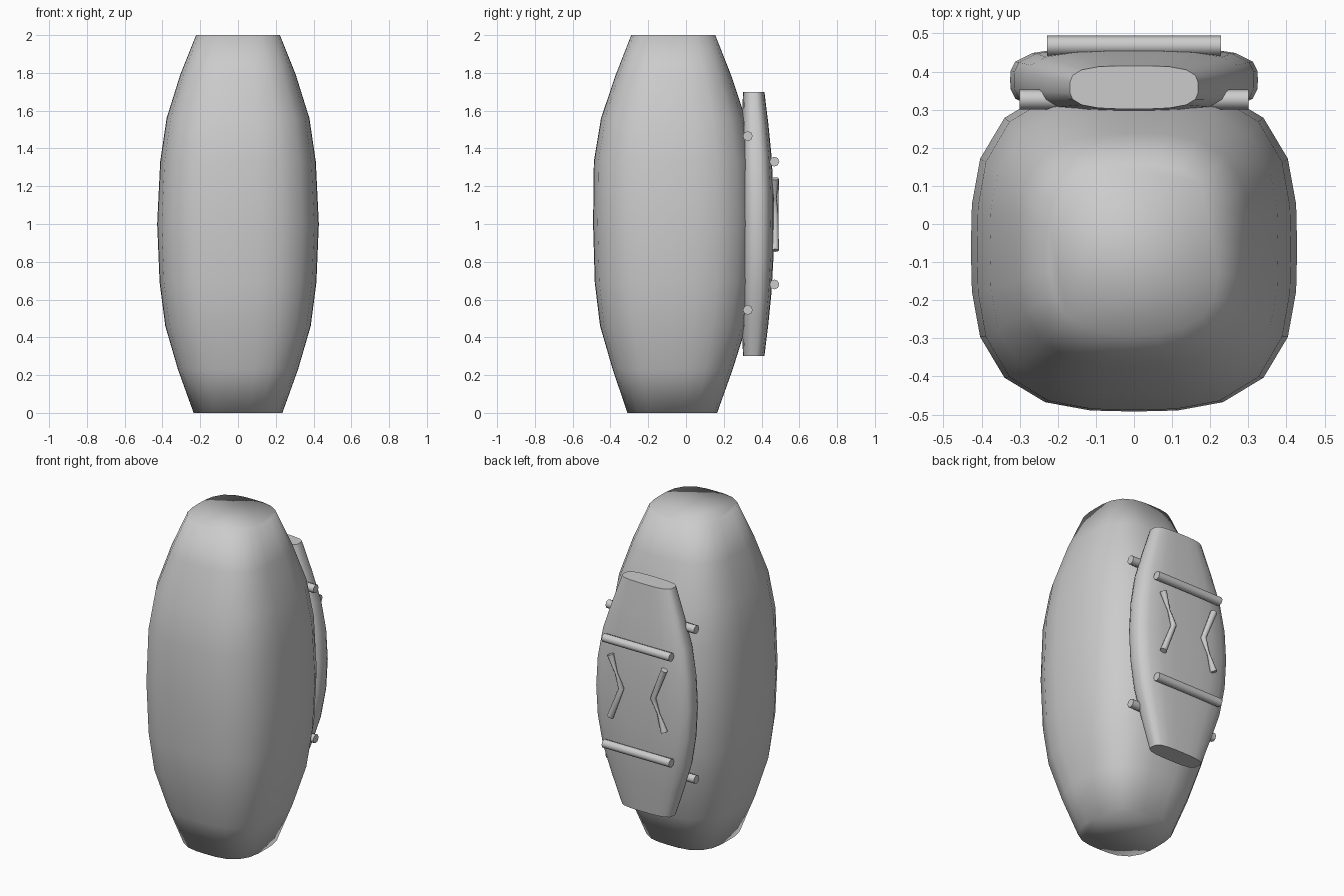
import bpy, bmesh, math
from mathutils import Vector

if "Cube" in bpy.data.objects:
    bpy.data.objects.remove(bpy.data.objects["Cube"])


def finish(obj, angle):
    bpy.ops.object.select_all(action='DESELECT')
    obj.select_set(True)
    bpy.context.view_layer.objects.active = obj
    bpy.ops.object.shade_smooth_by_angle(angle=math.radians(angle))
    return obj


def loft(name, rows, power, sides, angle):
    """Stack rounded-square rings; each row is (z, half width, y front, y back)."""
    bm = bmesh.new()
    rings = []
    for z, hx, y0, y1 in rows:
        ring = []
        for i in range(sides):
            a = 2 * math.pi * i / sides
            c, s = math.cos(a), math.sin(a)
            k = (abs(c) ** power + abs(s) ** power) ** (-1 / power)
            ring.append(bm.verts.new((hx * k * c, (y0 + y1) / 2 + (y1 - y0) / 2 * k * s, z)))
        rings.append(ring)
    for a, b in zip(rings, rings[1:]):
        for i in range(sides):
            j = (i + 1) % sides
            bm.faces.new((a[i], a[j], b[j], b[i]))
    bm.faces.new(rings[0][::-1])
    bm.faces.new(rings[-1])
    me = bpy.data.meshes.new(name)
    bm.to_mesh(me)
    bm.free()
    obj = bpy.data.objects.new(name, me)
    bpy.context.collection.objects.link(obj)
    return finish(obj, angle)


def rod(name, half, y, z, radius):
    bpy.ops.mesh.primitive_cylinder_add(vertices=8, radius=radius, depth=2 * half,
                                        location=(0, y, z), rotation=(0, math.pi / 2, 0))
    obj = bpy.context.object
    obj.name = name
    return finish(obj, 50)


def tube(name, points):
    """Bent tube through (x, y, z, radius) points."""
    cu = bpy.data.curves.new(name, 'CURVE')
    cu.dimensions = '3D'
    cu.bevel_depth = 1.0
    cu.bevel_resolution = 2
    cu.use_fill_caps = True
    sp = cu.splines.new('POLY')
    sp.points.add(len(points) - 1)
    for p, (x, y, z, r) in zip(sp.points, points):
        p.co = (x, y, z, 1)
        p.radius = r
    obj = bpy.data.objects.new(name, cu)
    bpy.context.collection.objects.link(obj)
    return obj


# Barrel-like main body
loft("body", [
    (0.00, 0.235, -0.31, 0.165), (0.23, 0.318, -0.388, 0.247),
    (0.46, 0.385, -0.455, 0.32), (0.69, 0.415, -0.483, 0.355),
    (1.00, 0.428, -0.492, 0.367), (1.33, 0.412, -0.488, 0.355),
    (1.56, 0.378, -0.45, 0.315), (1.79, 0.306, -0.372, 0.238),
    (2.00, 0.222, -0.29, 0.155)], 3.0, 24, 89)

# Flat rounded pad on the back
pad_half = [(0.70, 0.168, 0.302, 0.415), (0.53, 0.228, 0.295, 0.436),
            (0.36, 0.283, 0.291, 0.453), (0.18, 0.315, 0.29, 0.463)]
pad_rows = ([(1 - d, *r) for d, *r in pad_half] + [(1.0, 0.325, 0.29, 0.465)]
            + [(1 + d, *r) for d, *r in reversed(pad_half)])
loft("back_pad", pad_rows, 3.4, 24, 60)

# Outer bars and the rods passing through the pad
for side, zo, zi in (("lower", 0.68, 0.545), ("upper", 1.33, 1.465)):
    rod(side + "_bar", 0.228, 0.468, zo, 0.026)
    rod(side + "_through_rod", 0.30, 0.327, zi, 0.026)

# Inward-pointing chevrons, each with one pinched leg
for name, s in (("left_chevron", -1), ("right_chevron", 1)):
    y = 0.472
    tube(name, [(s * 0.183, y, 1.05 + s * 0.19, 0.02),
                (s * 0.143, y, 1.05 + s * 0.085, 0.008),
                (s * 0.108, y, 1.05, 0.017),
                (s * 0.183, y, 1.05 - s * 0.19, 0.02)])
